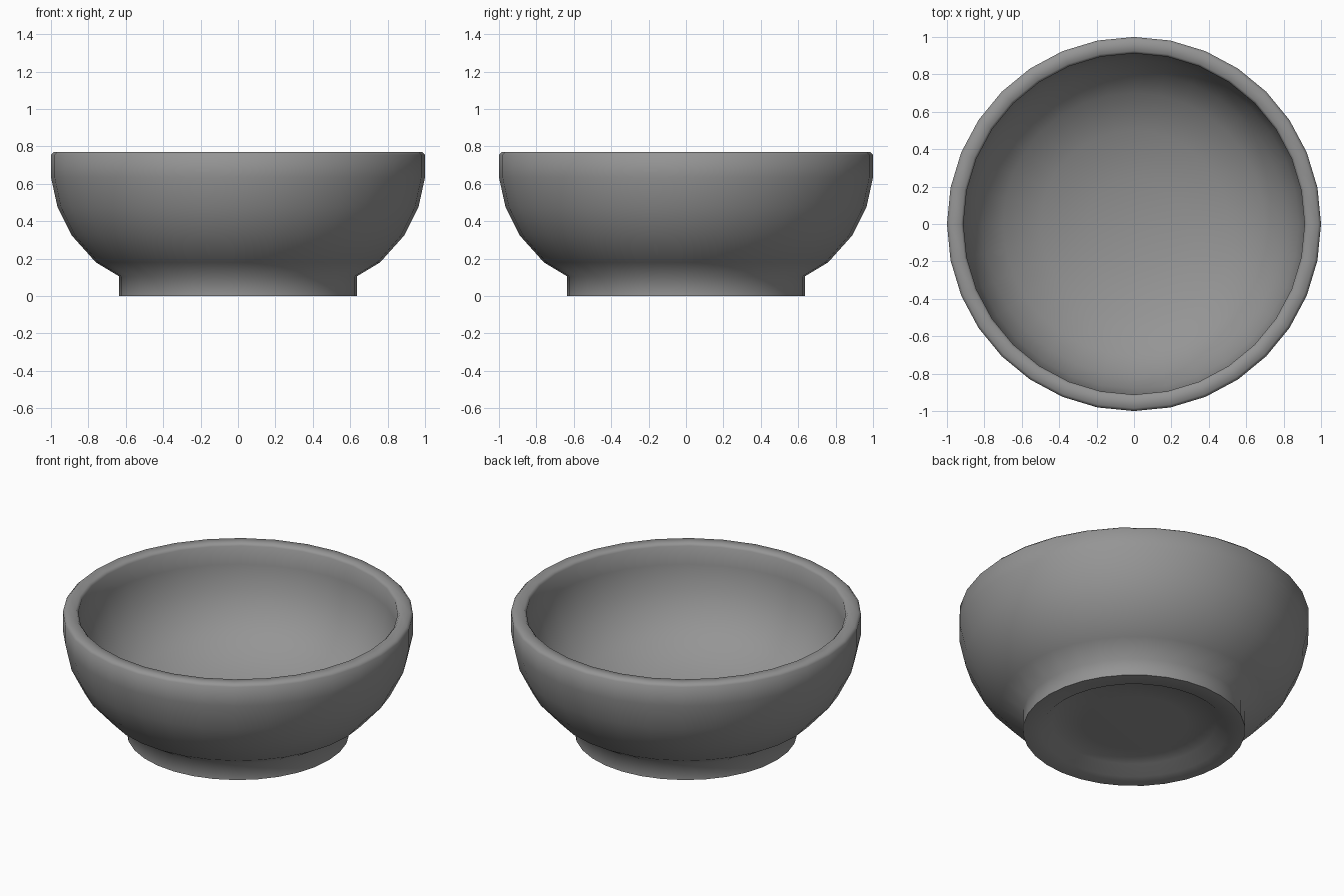
import bpy, bmesh, math
from mathutils import Vector

cube = bpy.data.objects.get("Cube")
if cube:
    bpy.data.objects.remove(cube, do_unlink=True)

SIDES = 32

# Single plain glaze
glaze = bpy.data.materials.new("grey glaze")
glaze.use_nodes = True
colour = (0.3, 0.3, 0.3, 1)
glaze.diffuse_color = colour
glaze.node_tree.nodes["Principled BSDF"].inputs["Base Color"].default_value = colour

# Cross-section (radius, height): recessed underside, foot ring, wall, rim, inside
underside = [(0, 0.04), (0.3, 0.045), (0.47, 0.05), (0.53, 0)]
foot = [(0.635, 0), (0.635, 0.105)]
wall = [(0.76, 0.18), (0.89, 0.325), (0.965, 0.475), (1, 0.635)]
rim = [(1, 0.755), (0.985, 0.77), (0.925, 0.77), (0.912, 0.755)]
inside = [(0.912, 0.64), (0.88, 0.49), (0.81, 0.36), (0.7, 0.25),
          (0.5, 0.155), (0.25, 0.105), (0, 0.09)]


def lathe(name, profile, material):
    """Turn a profile around the z axis into a closed smooth object."""
    bm = bmesh.new()
    verts = [bm.verts.new((r, 0, z)) for r, z in profile]
    edges = [bm.edges.new(pair) for pair in zip(verts, verts[1:])]
    bmesh.ops.spin(bm, geom=verts + edges, cent=Vector(), axis=Vector((0, 0, 1)),
                   angle=math.tau, steps=SIDES, use_duplicate=False)
    bmesh.ops.remove_doubles(bm, verts=bm.verts[:], dist=0.0005)
    bmesh.ops.recalc_face_normals(bm, faces=bm.faces[:])
    mesh = bpy.data.meshes.new(name)
    bm.to_mesh(mesh)
    bm.free()
    mesh.materials.append(material)
    obj = bpy.data.objects.new(name, mesh)
    bpy.context.collection.objects.link(obj)
    bpy.ops.object.select_all(action='DESELECT')
    obj.select_set(True)
    bpy.context.view_layer.objects.active = obj
    bpy.ops.object.shade_smooth_by_angle(angle=math.radians(62))
    return obj


lathe("bowl", underside + foot + wall + rim + inside, glaze)
